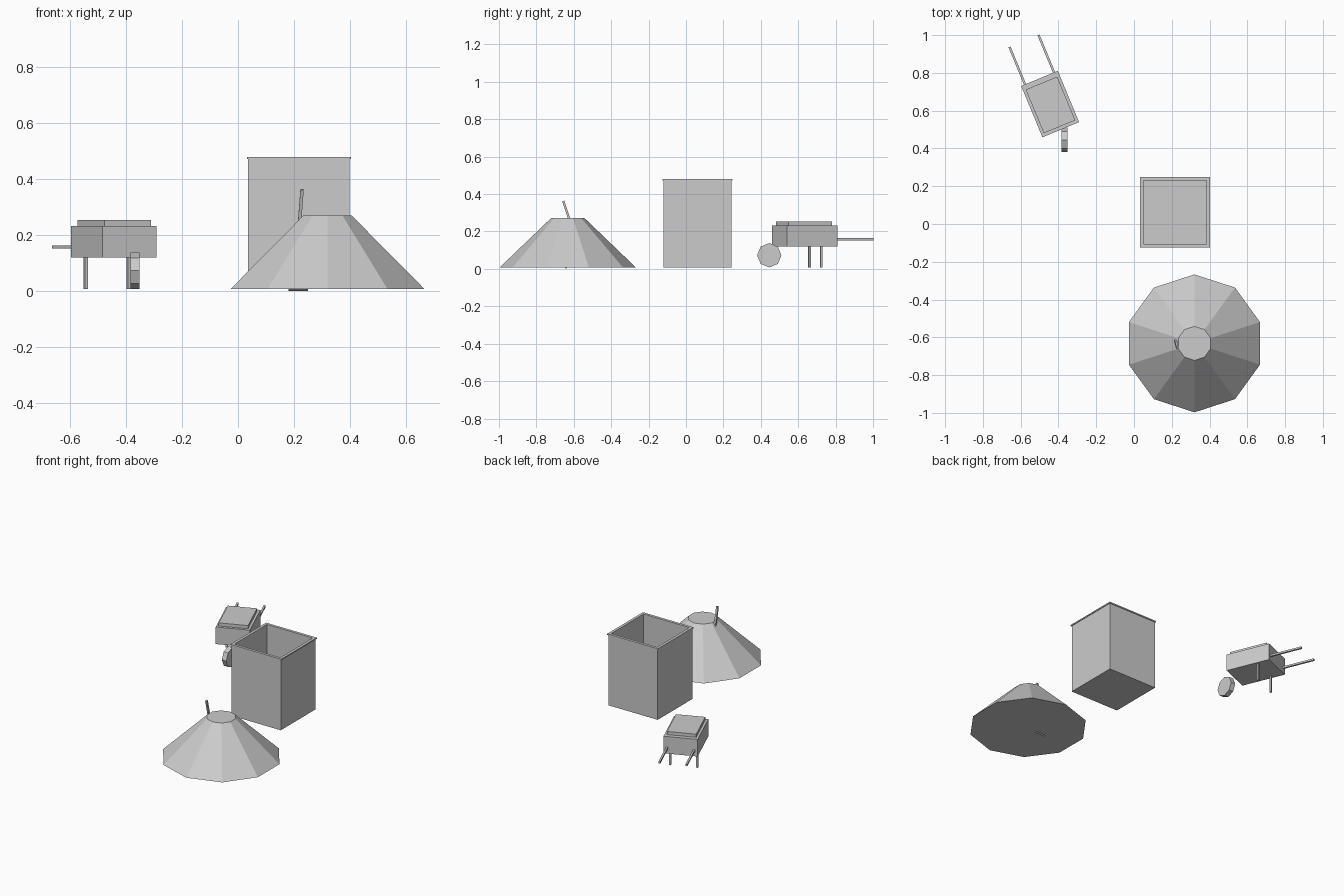
import bpy, math
from mathutils import Vector, Matrix

cube = bpy.data.objects.get("Cube")
if cube:
    bpy.data.objects.remove(cube, do_unlink=True)

grey = bpy.data.materials.new("plain grey")
grey.use_nodes = True
COLOUR = (0.6, 0.6, 0.6, 1)
grey.diffuse_color = COLOUR
grey.node_tree.nodes["Principled BSDF"].inputs["Base Color"].default_value = COLOUR


def finish(name):
    ob = bpy.context.object
    ob.name = name
    ob.data.materials.append(grey)
    return ob


def box(name, lo, hi, frame=Matrix.Identity(4)):
    """Box between two corners, placed in a local frame."""
    lo, hi = Vector(lo), Vector(hi)
    bpy.ops.mesh.primitive_cube_add(size=1)
    ob = finish(name)
    ob.data.transform(frame @ Matrix.Translation((lo + hi) / 2)
                      @ Matrix.Diagonal((*(hi - lo), 1)))
    return ob


def bar(name, a, b, width, depth):
    """Rectangular bar running from a to b."""
    a, b = Vector(a), Vector(b)
    d = (b - a).normalized()
    side = Vector((1, 0, 0))
    side = (side - d * side.dot(d)).normalized()
    rot = Matrix((side, d.cross(side), d)).transposed().to_4x4()
    return box(name, (-width / 2, -depth / 2, 0), (width / 2, depth / 2, (b - a).length),
               Matrix.Translation(a) @ rot)


def frame_walls(name, x0, x1, y0, y1, z0, z1, t):
    """Four slabs around a rectangle, open in the middle."""
    box(name + "_front", (x0, y0, z0), (x1 - t, y0 + t, z1))
    box(name + "_left", (x1 - t, y0, z0), (x1, y1 - t, z1))
    box(name + "_back", (x0 + t, y1 - t, z0), (x1, y1, z1))
    box(name + "_right", (x0, y0 + t, z0), (x0 + t, y1, z1))


G = 0.007  # ground level of the main parts

# Heap with a flat top
bpy.ops.mesh.primitive_cone_add(vertices=10, radius1=0.365, radius2=0.09, depth=0.264,
                                location=(0.32, -0.632, G + 0.132))
finish("heap")

# Shovel stuck into the heap
bar("shovel_handle", (0.208, -0.565, 0.09), (0.229, -0.656, 0.363), 0.012, 0.012)
bar("shovel_blade", (0.215, -0.57, 0.1), (0.215, -0.645, 0.003), 0.07, 0.008)

# Open square bin
box("bin_floor", (0.036, -0.121, G), (0.398, 0.244, 0.02))
frame_walls("bin_wall", 0.036, 0.398, -0.121, 0.244, G, 0.474, 0.013)
frame_walls("bin_rim", 0.032, 0.403, -0.125, 0.249, 0.472, 0.48, 0.018)

# Wheelbarrow, turned on the ground
turn = Matrix.Translation((-0.444, 0.635, 0)) @ Matrix.Rotation(math.radians(22.5), 4, "Z")
box("barrow_tray", (-0.105, -0.147, 0.12), (0.105, 0.147, 0.233), turn)
box("barrow_load", (-0.09, -0.13, 0.23), (0.09, 0.12, 0.254), turn)
for side, s in (("right", -1), ("left", 1)):
    x = s * 0.083
    box("barrow_handle_" + side, (x - 0.006, 0.14, 0.152), (x + 0.006, 0.362, 0.164), turn)
    box("barrow_leg_" + side, (x - 0.006, 0.055, G), (x + 0.006, 0.067, 0.125), turn)

# Eight-sided wheel
bpy.ops.mesh.primitive_cylinder_add(vertices=8, radius=0.065, depth=0.032)
wheel = finish("barrow_wheel")
wheel.data.transform(Matrix.Translation((-0.368, 0.445, G + 0.066))
                     @ Matrix.Rotation(math.pi / 2, 4, "Y"))
